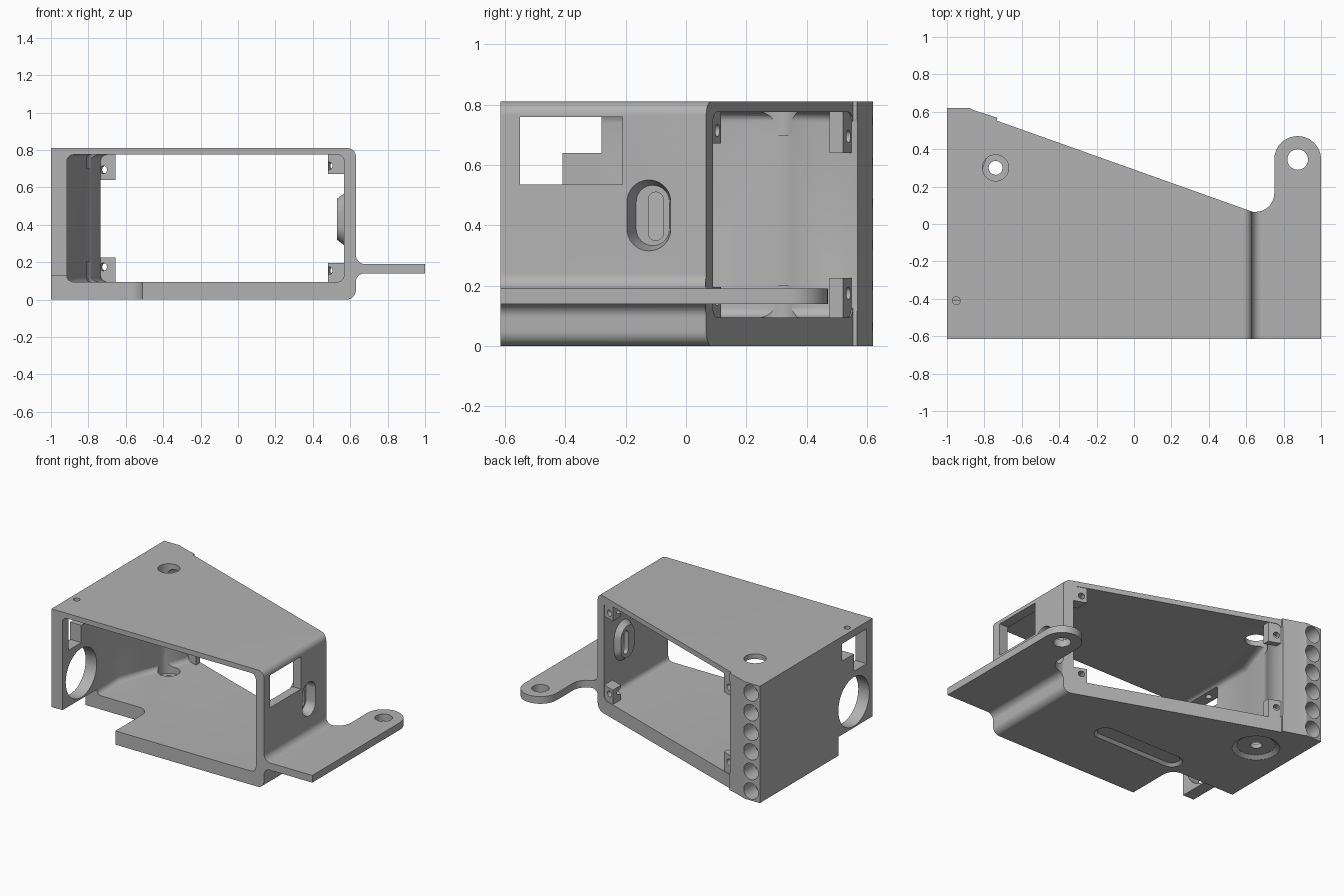
import bpy, bmesh, math
from mathutils import Vector, Matrix

if "Cube" in bpy.data.objects:
    bpy.data.objects.remove(bpy.data.objects["Cube"])

grey = bpy.data.materials.new("plain grey")
grey.use_nodes = True
grey.diffuse_color = (0.45, 0.45, 0.45, 1)
grey.node_tree.nodes["Principled BSDF"].inputs["Base Color"].default_value = (0.45, 0.45, 0.45, 1)


def rounded(corners, steps=10):
    """Turn (u, v, radius) corners into a profile with arcs."""
    out = []
    for i, (u, v, r) in enumerate(corners):
        p = Vector((u, v))
        if r == 0:
            out.append(p)
            continue
        a = (Vector(corners[i - 1][:2]) - p).normalized()
        b = (Vector(corners[(i + 1) % len(corners)][:2]) - p).normalized()
        half = a.angle(b) / 2
        centre = p + (a + b).normalized() * r / math.sin(half)
        start = p + a * r / math.tan(half) - centre
        turn = start.angle_signed(p + b * r / math.tan(half) - centre)
        out += [centre + Matrix.Rotation(-turn * k / steps, 2) @ start for k in range(steps + 1)]
    return [p for i, p in enumerate(out) if (p - out[i - 1]).length > 1e-5]


def stadium(u, v, half_u, half_v):
    r = min(half_u, half_v) * 0.999
    return rounded([(u - half_u, v - half_v, r), (u + half_u, v - half_v, r),
                    (u + half_u, v + half_v, r), (u - half_u, v + half_v, r)])


def circle(u, v, r):
    return [Vector((u + r * math.cos(math.tau * k / 40), v + r * math.sin(math.tau * k / 40)))
            for k in range(40)]


def rect(u0, u1, v0, v1):
    return [Vector(p) for p in ((u0, v0), (u1, v0), (u1, v1), (u0, v1))]


def prism(name, profile, axis, lo, hi, end=None):
    """Loft a profile along an axis, optionally to a second profile."""
    place = {"x": lambda p, w: (w, p.x, p.y), "y": lambda p, w: (p.x, w, p.y),
             "z": lambda p, w: (p.x, p.y, w)}[axis]
    bm = bmesh.new()
    a = [bm.verts.new(place(p, lo)) for p in profile]
    b = [bm.verts.new(place(p, hi)) for p in (end or profile)]
    bm.faces.new(a)
    bm.faces.new(b)
    for i in range(len(a)):
        bm.faces.new((a[i - 1], a[i], b[i], b[i - 1]))
    bmesh.ops.recalc_face_normals(bm, faces=bm.faces)
    mesh = bpy.data.meshes.new(name)
    bm.to_mesh(mesh)
    bm.free()
    mesh.materials.append(grey)
    obj = bpy.data.objects.new(name, mesh)
    bpy.context.collection.objects.link(obj)
    return obj


def apply(obj, mod):
    bpy.context.view_layer.objects.active = obj
    bpy.ops.object.modifier_apply(modifier=mod.name)


def combine(obj, tool, operation="DIFFERENCE"):
    mod = obj.modifiers.new("combine", "BOOLEAN")
    mod.operation, mod.solver, mod.object = operation, "EXACT", tool
    apply(obj, mod)
    bpy.data.objects.remove(tool)


def back_y(x):
    return 0.065 + (0.635 - x) * 0.356


# Housing and side tab: front outline crossed with plan outline
housing = prism("housing", rounded([
    (-1, 0, 0), (.63, 0, .05), (.63, .14, .045), (1, .14, 0), (1, .19, 0),
    (.63, .19, .05), (.63, .81, .045), (-1, .81, 0)]), "y", -.615, .9)
combine(housing, prism("plan", rounded([
    (-1.1, -.8, 0), (1.1, -.8, 0), (1.1, -.7, 0), (1, -.7, 0), (1, .47, .125), (.75, .47, .125),
    (.75, .065, .1), (.635, .065, 0), (-.735, .553, 0), (-.73, .567, 0),
    (-.86, .61, 0), (-.88, .62, 0), (-1.1, .62, 0)]), "z", -.1, 1), "INTERSECT")

# Hollow interior, open at front and slanted back
hollow = prism("hollow", [Vector(p) for p in (
    (-.915, -.9), (.567, -.9), (.567, .9), (-.735, .9), (-.735, .5), (-.915, 0))], "z", .095, .775)
bevel = hollow.modifiers.new("round", "BEVEL")
bevel.width, bevel.segments, bevel.limit_method = .035, 5, "ANGLE"
apply(hollow, bevel)
combine(housing, hollow)

# Bulge, pocket and slot in the side wall
combine(housing, prism("bulge", stadium(-.12, .43, .11, .155), "x", .59, .53,
                       stadium(-.12, .43, .075, .11)), "UNION")
combine(housing, prism("pocket", stadium(-.125, .433, .075, .12), "x", .64, .56,
                       stadium(-.11, .433, .055, .1)))
combine(housing, prism("slot", stadium(-.1, .43, .025, .08), "x", .5, .7))

# Window in the side wall, stepped window and round port opposite
combine(housing, prism("window", rect(-.55, -.21, .535, .76), "x", .5, .7))
combine(housing, prism("stepped_window", [Vector(p) for p in (
    (-.55, .52), (-.41, .52), (-.41, .64), (-.28, .64), (-.28, .76), (-.55, .76))], "x", -1.1, -.85))
combine(housing, prism("port", circle(-.41, .31, .17), "x", -1.1, -.85))

# Floor notch at the front corner
combine(housing, prism("notch", rounded([
    (-1.2, -.8, 0), (-.51, -.8, 0), (-.51, -.24, .08), (-1.2, -.24, 0)]), "z", -.1, .13))

# Vertical holes and shallow recesses under the floor: u, v, radius, bottom, top
for u, v, r, lo, hi in ((-.74, .3, .07, .7, .9), (-.74, .3, .037, -.1, .2), (-.74, .3, .07, .05, .2),
                        (-.95, -.41, .021, .7, .9), (.875, .345, .055, .1, .3)):
    combine(housing, prism("hole", circle(u, v, r), "z", lo, hi))
combine(housing, prism("disc_recess", circle(-.74, .3, .15), "z", -.001, .02, circle(-.74, .3, .12)))
combine(housing, prism("long_recess", stadium(-.175, -.165, .34, .07), "z", -.001, .018,
                       stadium(-.175, -.165, .32, .05)))

# Column of round sockets in the back corner
for k in range(6):
    combine(housing, prism("socket", circle(-.932, .405 + .136 * (k - 2.5), .056), "y", .5, .7))

# Screw lugs in the corners of the back opening
def lug(name, x0, x1, z0, z1, hole_x, hole_z, depth):
    b0, b1 = back_y(x0) - .004, back_y(x1) - .004
    obj = prism(name, [Vector(p) for p in (
        (x0, b0), (x1, b1), (x1, b1 - depth), (x0, b0 - depth))], "z", z0, z1)
    y = back_y(hole_x)
    drill = prism("drill", circle(0, 0, .021), "z", -.3, .3)
    slope = math.atan(.356)
    drill.matrix_world = (Matrix.Translation((hole_x, y, hole_z)) @ Matrix.Rotation(-slope, 4, "Z")
                          @ Matrix.Rotation(math.pi / 2, 4, "X"))
    bpy.context.view_layer.update()
    combine(obj, drill)
    return obj

parts = [housing]
for label, low, right_z, left_z in (("lower", True, .195, .225), ("upper", False, .672, .64)):
    wall = .085 if low else .785
    hz = .155 if low else .715
    parts.append(lug("right_" + label + "_lug", .48, .575, min(wall, right_z), max(wall, right_z),
                     .515, hz, .09))
    hz = .175 if low else .695
    parts.append(lug("left_" + label + "_lug", -.745, -.655, min(wall, left_z), max(wall, left_z),
                     -.705, hz, .045))

# Smooth curved faces, keep edges sharp
bpy.ops.object.select_all(action="DESELECT")
for obj in parts:
    obj.select_set(True)
bpy.context.view_layer.objects.active = housing
bpy.ops.object.shade_smooth_by_angle(angle=math.radians(30))
